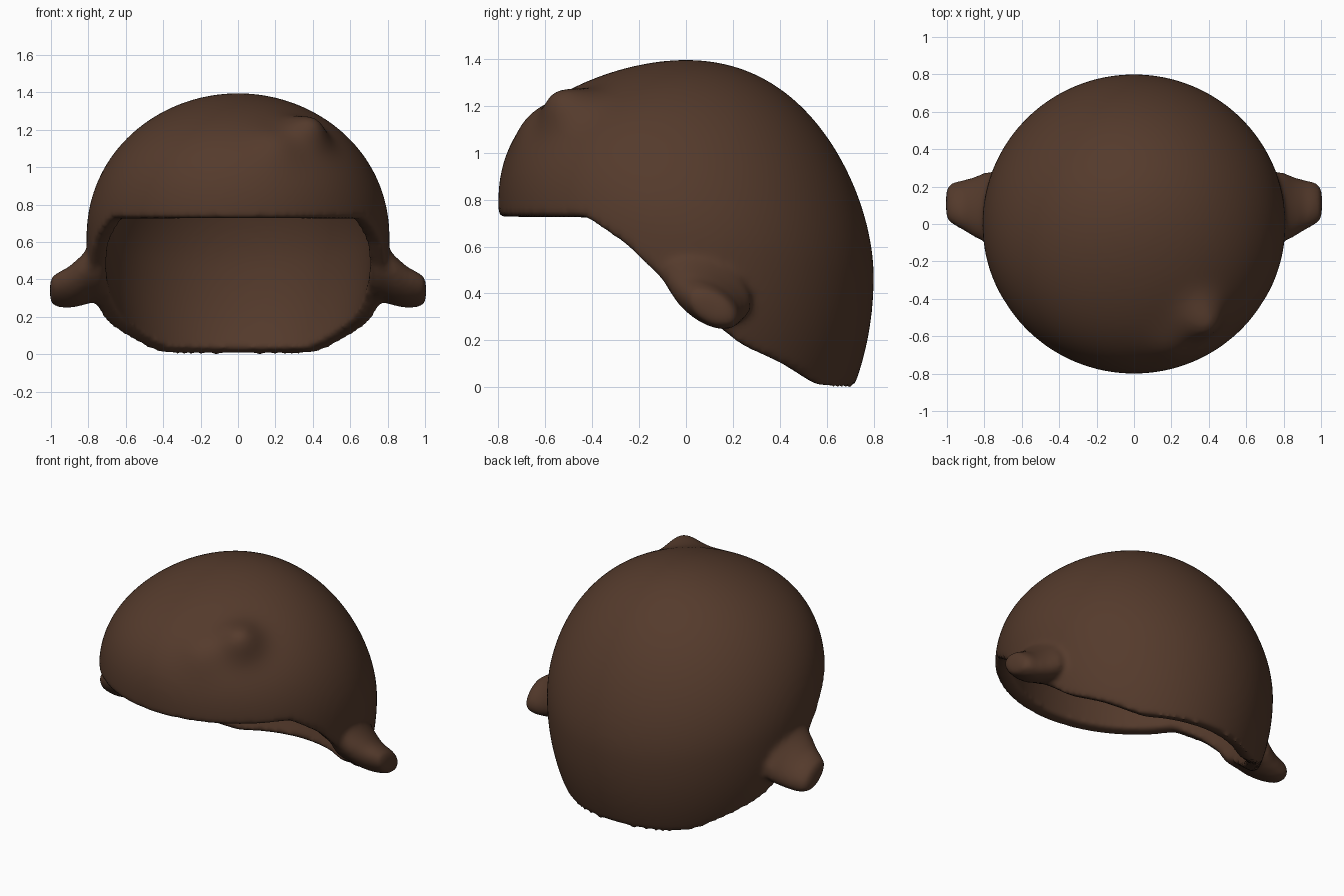
import bpy, bmesh, math
from mathutils import Vector

if "Cube" in bpy.data.objects:
    bpy.data.objects.remove(bpy.data.objects["Cube"])

mat = bpy.data.materials.new("brown")
mat.diffuse_color = (0.09, 0.043, 0.025, 1)
mat.use_nodes = True
mat.node_tree.nodes["Principled BSDF"].inputs["Base Color"].default_value = mat.diffuse_color


def activate(ob):
    bpy.ops.object.select_all(action='DESELECT')
    ob.select_set(True)
    bpy.context.view_layer.objects.active = ob


def make(name, bm):
    bmesh.ops.recalc_face_normals(bm, faces=bm.faces)
    me = bpy.data.meshes.new(name)
    bm.to_mesh(me)
    bm.free()
    me.materials.append(mat)
    ob = bpy.data.objects.new(name, me)
    bpy.context.collection.objects.link(ob)
    return ob


# Rim height seen from the side: flat fringe, then a slope down to the nape
RIM = [(-0.9, 0.725), (-0.43, 0.725), (-0.25, 0.6), (0.0, 0.36), (0.25, 0.17),
       (0.42, 0.095), (0.58, 0.0), (0.9, -0.005)]


def rim_z(y):
    for (y0, z0), (y1, z1) in zip(RIM, RIM[1:]):
        if y <= y1:
            return z0 + (z1 - z0) * (y - y0) / (y1 - y0)
    return 0.0


def dome(th, ph):
    """Skewed dome: equator is high at the front and low at the back."""
    s, c = math.sin(th), math.cos(th)
    x, y = 0.81 * s * math.cos(ph), 0.8 * s * math.sin(ph)
    skew = 0.2 * y * s * s if c > 0 else 0.16 * math.sin(ph)
    return Vector((x, y, 0.63 + c * (0.765 if c > 0 else 1.05) - skew))


def rim_angle(ph):
    lo, hi = 0.3, 2.6
    for _ in range(40):
        mid = (lo + hi) / 2
        p = dome(mid, ph)
        if p.z > rim_z(p.y):
            lo = mid
        else:
            hi = mid
    return lo


# Raised tuft on the front: centre, height, radius
TUFTS = [(Vector((0.36, -0.49, 1.17)), 0.105, 0.11),
         (Vector((0.2, -0.62, 1.1)), 0.035, 0.12)]


def with_tufts(p):
    n = (p - Vector((0, 0, 0.6))).normalized()
    return p + n * sum(h * math.exp(-((p - c).length / r) ** 2) for c, h, r in TUFTS)


# Hair shell
COLS, ROWS = 120, 44
bm = bmesh.new()
top = bm.verts.new(dome(0, 0))
columns = []
for i in range(COLS):
    ph = 2 * math.pi * i / COLS
    end = rim_angle(ph)
    columns.append([bm.verts.new(with_tufts(dome(end * j / ROWS, ph)))
                    for j in range(1, ROWS + 1)])
for i in range(COLS):
    a, b = columns[i], columns[(i + 1) % COLS]
    bm.faces.new((top, a[0], b[0]))
    for j in range(ROWS - 1):
        bm.faces.new((a[j], a[j + 1], b[j + 1], b[j]))
hair = make("hair", bm)
activate(hair)
mod = hair.modifiers.new("thickness", 'SOLIDIFY')
mod.thickness = 0.09
mod.offset = -1
bpy.ops.object.modifier_apply(modifier=mod.name)

# Side flicks: x, y centre, z centre, half length along the rim slope
FLICK = [(0.73, 0.08, 0.44, 0.21), (0.79, 0.09, 0.425, 0.21), (0.85, 0.09, 0.385, 0.18),
         (0.91, 0.1, 0.355, 0.15), (0.96, 0.11, 0.345, 0.13), (0.99, 0.11, 0.34, 0.11),
         (1.005, 0.11, 0.34, 0.075)]
SIDES = 28
flicks = []
for side, label in ((1, "right"), (-1, "left")):
    bm = bmesh.new()
    rings = []
    for x, y, z, a in FLICK:
        ring = []
        for k in range(SIDES):
            t = 2 * math.pi * k / SIDES
            u, v = a * math.cos(t), 0.58 * a * math.sin(t)
            ring.append(bm.verts.new((side * x, y + 0.85 * u + 0.53 * v,
                                      z - 0.53 * u + 0.85 * v)))
        rings.append(ring)
    for r0, r1 in zip(rings, rings[1:]):
        for k in range(SIDES):
            m = (k + 1) % SIDES
            bm.faces.new((r0[k], r0[m], r1[m], r1[k]))
    bm.faces.new(rings[0])
    bm.faces.new(rings[-1])
    flicks.append(make("side_flick_" + label, bm))

# Melt the flicks into the shell and round off the rim
activate(hair)
for ob in flicks:
    ob.select_set(True)
bpy.ops.object.join()
remesh = hair.modifiers.new("merge", 'REMESH')
remesh.mode = 'VOXEL'
remesh.voxel_size = 0.018
remesh.use_smooth_shade = True
soften = hair.modifiers.new("soften", 'SMOOTH')
soften.factor = 0.5
soften.iterations = 8
for mod in (remesh, soften):
    bpy.ops.object.modifier_apply(modifier=mod.name)
bpy.ops.object.shade_smooth()
